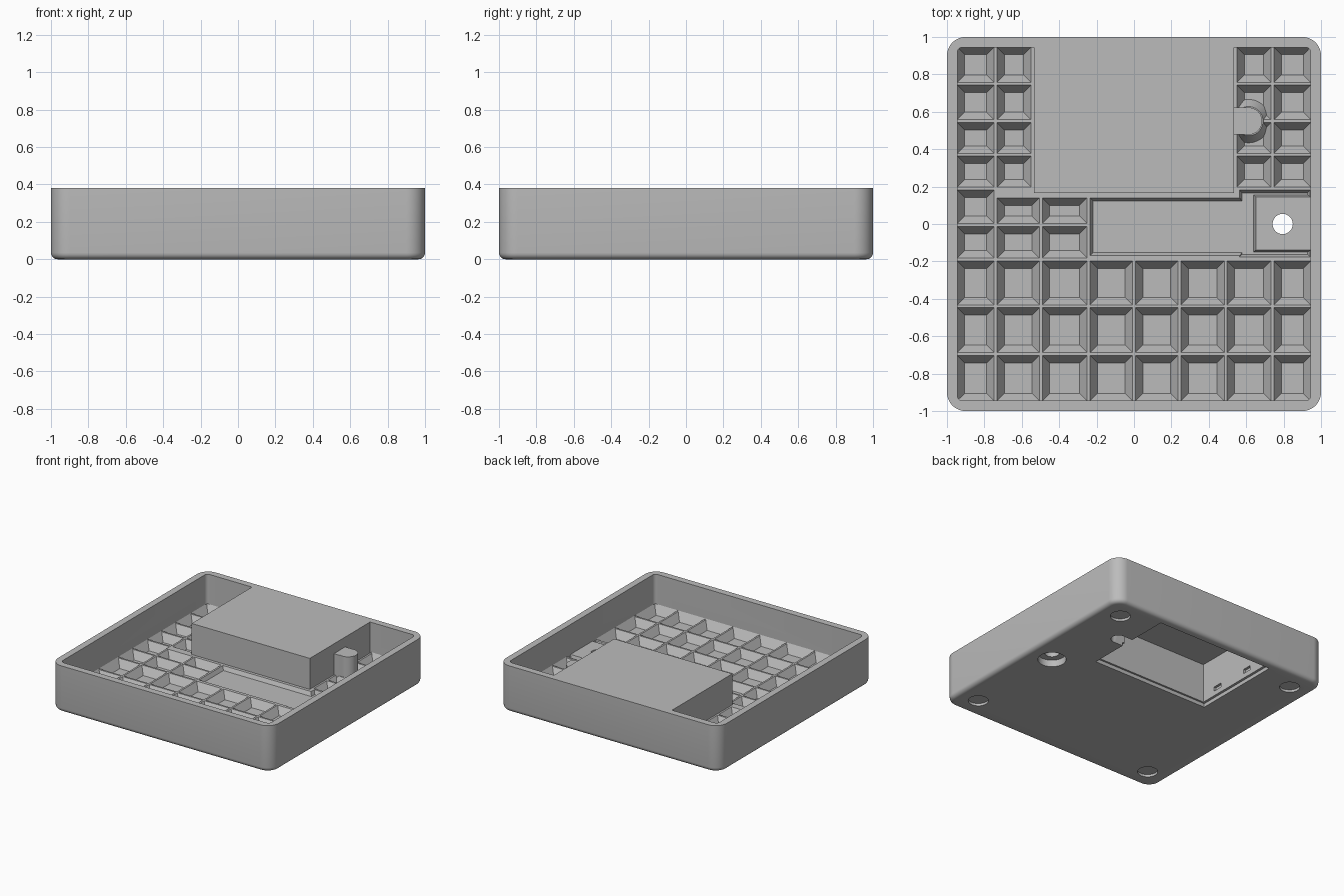
import bpy, bmesh, math
from mathutils import Matrix

if "Cube" in bpy.data.objects:
    bpy.data.objects.remove(bpy.data.objects["Cube"], do_unlink=True)

grey = bpy.data.materials.new("grey_plastic")
grey.use_nodes = True
COLOUR = (0.5, 0.5, 0.5, 1)
grey.diffuse_color = COLOUR
grey.node_tree.nodes["Principled BSDF"].inputs["Base Color"].default_value = COLOUR

H, FLOOR, INNER = 0.38, 0.126, 0.945


def frustum(bm, x0, x1, y0, y1, z0, z1, low=0.0, high=0.0):
    """Box with its bottom and top drawn in by low and high."""
    verts = bmesh.ops.create_cube(bm, size=1)["verts"]
    for v in verts:
        inset = low if v.co.z < 0 else high
        v.co.x = x0 + inset if v.co.x < 0 else x1 - inset
        v.co.y = y0 + inset if v.co.y < 0 else y1 - inset
        v.co.z = z0 if v.co.z < 0 else z1
    return verts


def cone(bm, x, y, z0, z1, r0, r1, sides=48):
    bmesh.ops.create_cone(bm, cap_ends=True, segments=sides, radius1=r0, radius2=r1,
                          depth=z1 - z0, matrix=Matrix.Translation((x, y, (z0 + z1) / 2)))


def make(name, bm):
    bmesh.ops.recalc_face_normals(bm, faces=bm.faces)
    mesh = bpy.data.meshes.new(name)
    bm.to_mesh(mesh)
    bm.free()
    obj = bpy.data.objects.new(name, mesh)
    bpy.context.collection.objects.link(obj)
    mesh.materials.append(grey)
    return obj


def combine(tray, name, build, operation="DIFFERENCE"):
    """Build a helper solid, apply it to the tray, then discard it."""
    bm = bmesh.new()
    build(bm)
    helper = make(name, bm)
    helper.hide_render = True
    mod = tray.modifiers.new(name, "BOOLEAN")
    mod.object, mod.operation, mod.solver = helper, operation, "EXACT"
    bpy.context.view_layer.objects.active = tray
    bpy.ops.object.modifier_apply(modifier=name)
    bpy.data.objects.remove(helper, do_unlink=True)


def bevel_edges(bm, rule, offset, segments):
    edges = [e for e in bm.edges if rule(e.verts[0].co, e.verts[1].co)]
    bmesh.ops.bevel(bm, geom=edges, offset=offset, segments=segments,
                    affect="EDGES", profile=0.5)


def upright(a, b):
    return abs(a.z - b.z) > 0.1


# Outer shell with rounded corners and a softened bottom edge
bm = bmesh.new()
frustum(bm, -1, 1, -1, 1, 0, H)
bevel_edges(bm, upright, 0.1, 12)
bevel_edges(bm, lambda a, b: max(a.z, b.z) < 0.001, 0.035, 5)
tray = make("tray", bm)


# Interior, leaving the battery box standing at the back
def interior(bm):
    half = [(0.535, 0.165), (0.535, INNER), (INNER, INNER), (INNER, -INNER)]
    outline = half + [(-x, y) for x, y in reversed(half)]
    face = bm.faces.new([bm.verts.new((x, y, FLOOR)) for x, y in outline])
    top = bmesh.ops.extrude_face_region(bm, geom=[face])["geom"]
    for v in top:
        if isinstance(v, bmesh.types.BMVert):
            v.co.z = H + 0.1
    bevel_edges(bm, lambda a, b: upright(a, b) and abs(a.x) > 0.9 and abs(a.y) > 0.9,
                0.03, 5)


combine(tray, "interior_cutter", interior)

# Waffle cells between the floor ribs
RIBS_X = [-0.9525, -0.74, -0.498, -0.243, 0, 0.243, 0.49, 0.74, 0.9525]
RIBS_Y = [-0.9525, -0.695, -0.44, -0.19, -0.005, 0.19, 0.37, 0.55, 0.75, 0.9525]


def cells(bm):
    gap, over = 0.0075, 0.0066
    for j in range(len(RIBS_Y) - 1):
        for i in range(len(RIBS_X) - 1):
            x0, x1 = RIBS_X[i] + gap, RIBS_X[i + 1] - gap
            y0, y1 = RIBS_Y[j] + gap, RIBS_Y[j + 1] - gap
            if j in (3, 4) and i > 2:
                continue
            if j > 4:
                if 1 < i < 6:
                    continue
                x1 = min(x1, -0.55) if i == 1 else x1
                x0 = max(x0, 0.55) if i == 6 else x0
            if j == 4 and i > 0:
                y1 = 0.14
            frustum(bm, x0 - over, x1 + over, y0 - over, y1 + over,
                    0.065, FLOOR + 0.01, low=0.04 + over)


combine(tray, "cell_cutter", cells)

# Cable channel and the wider bay at its end
combine(tray, "channel_cutter", lambda bm: frustum(
    bm, -0.24, 0.7, -0.175, 0.145, 0.095, FLOOR + 0.01, low=0.022))
combine(tray, "bay_cutter", lambda bm: frustum(
    bm, 0.56, INNER, -0.18, 0.185, 0.095, FLOOR + 0.01, low=0.018))
combine(tray, "jack_plateau", lambda bm: frustum(
    bm, 0.636, 0.96, -0.155, 0.16, 0.08, 0.135, high=0.015), "UNION")

# Latch post beside the battery box, with a flared foot
POST_X, POST_Y = 0.612, 0.55
combine(tray, "post_foot", lambda bm: cone(
    bm, POST_X, POST_Y, 0.055, FLOOR + 0.004, 0.122, 0.078), "UNION")
combine(tray, "post", lambda bm: cone(
    bm, POST_X, POST_Y, 0.06, 0.3, 0.073, 0.073), "UNION")
combine(tray, "post_web", lambda bm: frustum(
    bm, 0.515, POST_X, POST_Y - 0.0728, POST_Y + 0.0728, 0.06, 0.2995), "UNION")

# Battery compartment underneath, with door ledge and latch slots
combine(tray, "battery_cutter", lambda bm: frustum(
    bm, -0.505, 0.505, 0.2, 0.92, -0.1, 0.35))
combine(tray, "door_ledge_cutter", lambda bm: frustum(
    bm, -0.525, 0.525, 0.185, 0.935, -0.1, 0.03))
for y in (0.36, 0.7):
    combine(tray, "slot_cutter", lambda bm: frustum(
        bm, -0.525, -0.45, y - 0.04, y + 0.04, 0.07, 0.105))

# Finger notch inside the latch post
combine(tray, "notch_cutter", lambda bm: cone(
    bm, POST_X, POST_Y, -0.1, 0.27, 0.056, 0.056))
combine(tray, "notch_web_cutter", lambda bm: frustum(
    bm, 0.45, POST_X, POST_Y - 0.0555, POST_Y + 0.0555, -0.1, 0.2695))

# Jack hole with a counterbore below
combine(tray, "jack_cutter", lambda bm: cone(bm, 0.795, 0, -0.1, 0.3, 0.054, 0.054))
combine(tray, "counterbore_cutter", lambda bm: cone(bm, 0.795, 0, -0.1, 0.055, 0.105, 0.105))


# Shallow round seats for the rubber feet
def foot_seats(bm):
    for x in (-0.82, 0.82):
        for y in (-0.82, 0.82):
            cone(bm, x, y, -0.1, 0.02, 0.075, 0.075)


combine(tray, "foot_seat_cutter", foot_seats)

# Smooth rounded corners, crisp edges elsewhere
bpy.ops.object.select_all(action="DESELECT")
tray.select_set(True)
bpy.context.view_layer.objects.active = tray
bpy.ops.object.shade_smooth_by_angle(angle=math.radians(30))
